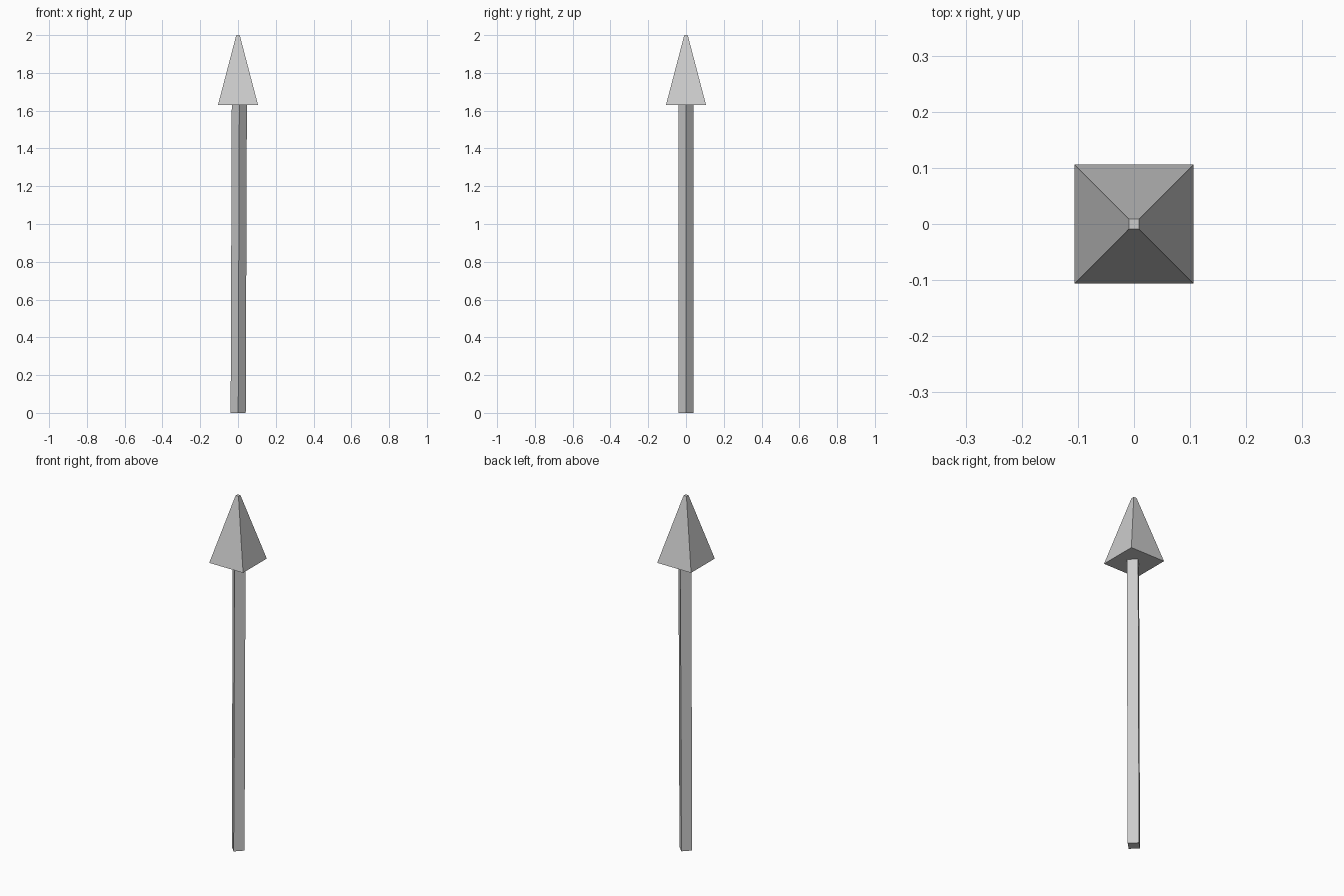
import bpy, bmesh
from math import radians
from mathutils import Matrix

if "Cube" in bpy.data.objects:
    bpy.data.objects.remove(bpy.data.objects["Cube"])


def four_sided(name, r_bottom, r_top, z0, z1, turn=0, x0=0.0, x1=0.0):
    """Tapered four-sided prism; x0 and x1 offset its bottom and top ends."""
    bm = bmesh.new()
    bmesh.ops.create_cone(bm, cap_ends=True, segments=4,
                          radius1=r_bottom, radius2=r_top, depth=z1 - z0,
                          matrix=Matrix.Rotation(radians(turn), 4, 'Z'))
    for v in bm.verts:
        top = v.co.z > 0
        v.co.z = z1 if top else z0
        v.co.x += x1 if top else x0
    mesh = bpy.data.meshes.new(name)
    bm.to_mesh(mesh)
    bm.free()
    obj = bpy.data.objects.new(name, mesh)
    bpy.context.collection.objects.link(obj)
    return obj


DIAG = 2 ** 0.5

# Shaft: diamond section, leaning very slightly towards +x
four_sided("shaft", 0.04, 0.04, 0.0, 1.63, turn=0, x0=0.001, x1=0.007)

# Arrow head: square pyramid with a small flat tip
four_sided("arrow_head", 0.106 * DIAG, 0.009 * DIAG, 1.63, 2.0, turn=45)
